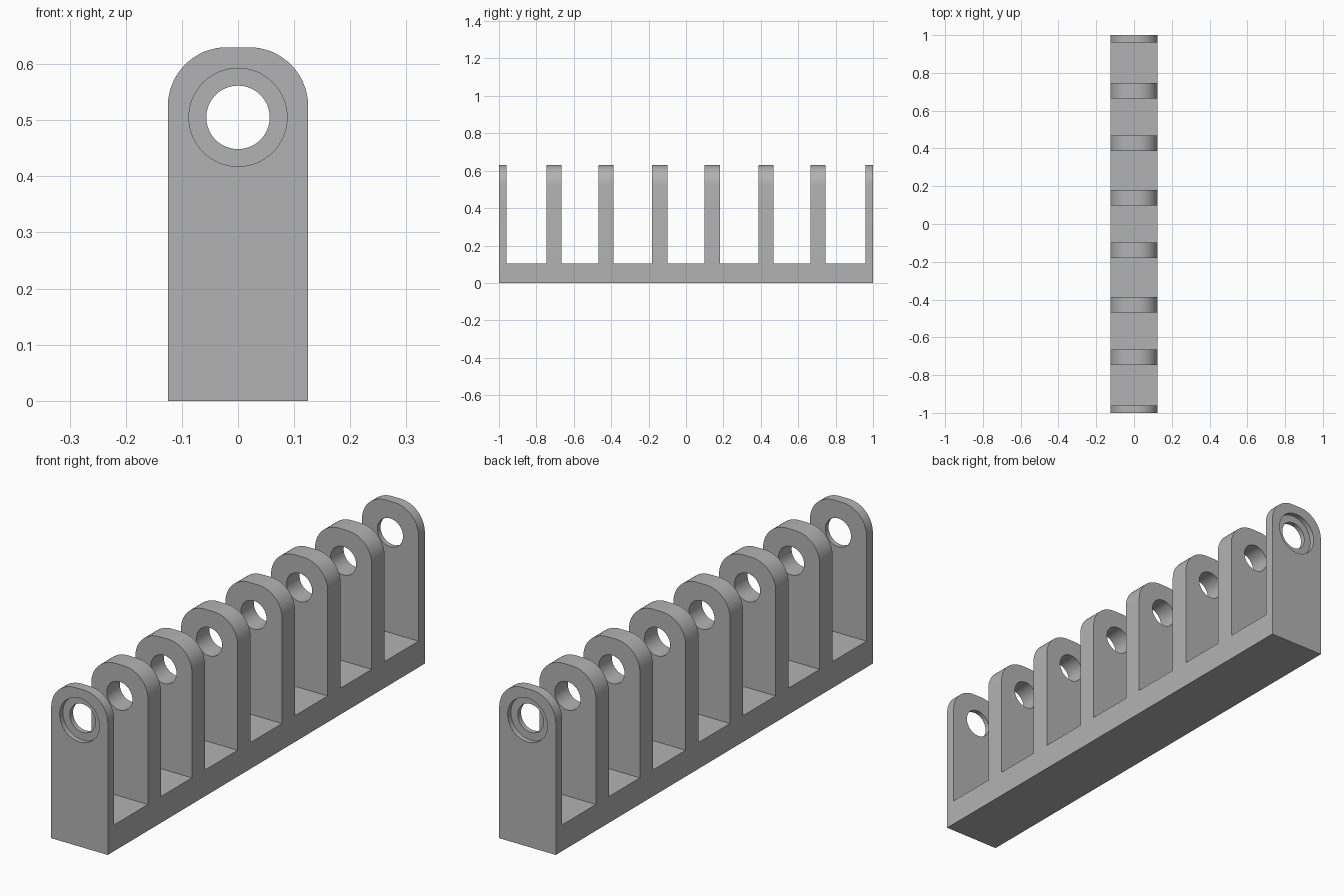
import bpy
import bmesh
from math import cos, sin, pi, radians
from mathutils import Matrix, Vector

cube = bpy.data.objects.get("Cube")
if cube:
    bpy.data.objects.remove(cube, do_unlink=True)

HALF_W, HEIGHT, CORNER = 0.125, 0.63, 0.105
FLOOR_Z, HOLE_Z = 0.105, 0.505
BORE_R, RECESS_R, RECESS_DEPTH = 0.0565, 0.0875, 0.02
END_T, RIB_T = 0.04, 0.082
RIB_CENTRES = [-0.706, -0.428, -0.14, 0.14, 0.428, 0.706]

grey = bpy.data.materials.new("plain_grey")
grey.use_nodes = True
colour = (0.45, 0.45, 0.45, 1)
grey.diffuse_color = colour
grey.node_tree.nodes["Principled BSDF"].inputs["Base Color"].default_value = colour


def make_object(name, bm):
    bmesh.ops.recalc_face_normals(bm, faces=bm.faces)
    mesh = bpy.data.meshes.new(name)
    bm.to_mesh(mesh)
    bm.free()
    mesh.materials.append(grey)
    obj = bpy.data.objects.new(name, mesh)
    bpy.context.collection.objects.link(obj)
    return obj


def add_cylinder(bm, radius, y0, y1):
    place = Matrix.Translation((0, (y0 + y1) / 2, HOLE_Z)) @ Matrix.Rotation(pi / 2, 4, "X")
    bmesh.ops.create_cone(bm, cap_ends=True, segments=64, radius1=radius,
                          radius2=radius, depth=y1 - y0, matrix=place)


# Full-length body with rounded top corners
bm = bmesh.new()
outline = [(-HALF_W, 0), (HALF_W, 0)]
for side, start in ((1, 0), (-1, pi / 2)):
    for i in range(17):
        a = start + i / 16 * pi / 2
        outline.append((side * (HALF_W - CORNER) + CORNER * cos(a),
                        HEIGHT - CORNER + CORNER * sin(a)))
face = bm.faces.new([bm.verts.new((x, -1, z)) for x, z in outline])
swept = bmesh.ops.extrude_face_region(bm, geom=[face])["geom"]
bmesh.ops.translate(bm, vec=Vector((0, 2, 0)),
                    verts=[v for v in swept if isinstance(v, bmesh.types.BMVert)])
rack = make_object("hole_rack", bm)

# Gaps between the upright ribs
bm = bmesh.new()
starts = [-1 + END_T] + [c + RIB_T / 2 for c in RIB_CENTRES]
ends = [c - RIB_T / 2 for c in RIB_CENTRES] + [1 - END_T]
for y0, y1 in zip(starts, ends):
    place = Matrix.Translation((0, (y0 + y1) / 2, FLOOR_Z + 0.5))
    bmesh.ops.create_cube(bm, size=1, matrix=place @ Matrix.Diagonal((1, y1 - y0, 1, 1)))
gap_cutter = make_object("gap_cutter", bm)

# Bore through every rib
bm = bmesh.new()
add_cylinder(bm, BORE_R, -1.1, 1.1)
bore_cutter = make_object("bore_cutter", bm)

# Shallow round recess on both outer end faces
bm = bmesh.new()
add_cylinder(bm, RECESS_R, -1.1, -1 + RECESS_DEPTH)
add_cylinder(bm, RECESS_R, 1 - RECESS_DEPTH, 1.1)
recess_cutter = make_object("recess_cutter", bm)

# Apply the cuts, then remove the cutters
cutters = [bore_cutter, recess_cutter, gap_cutter]
for cutter in cutters:
    cutter.hide_render = True
    mod = rack.modifiers.new(cutter.name, "BOOLEAN")
    mod.operation = "DIFFERENCE"
    mod.solver = "EXACT"
    mod.object = cutter
bpy.ops.object.select_all(action="DESELECT")
rack.select_set(True)
bpy.context.view_layer.objects.active = rack
for cutter in cutters:
    bpy.ops.object.modifier_apply(modifier=cutter.name)
    bpy.data.objects.remove(cutter, do_unlink=True)
bpy.ops.object.shade_smooth_by_angle(angle=radians(30))
